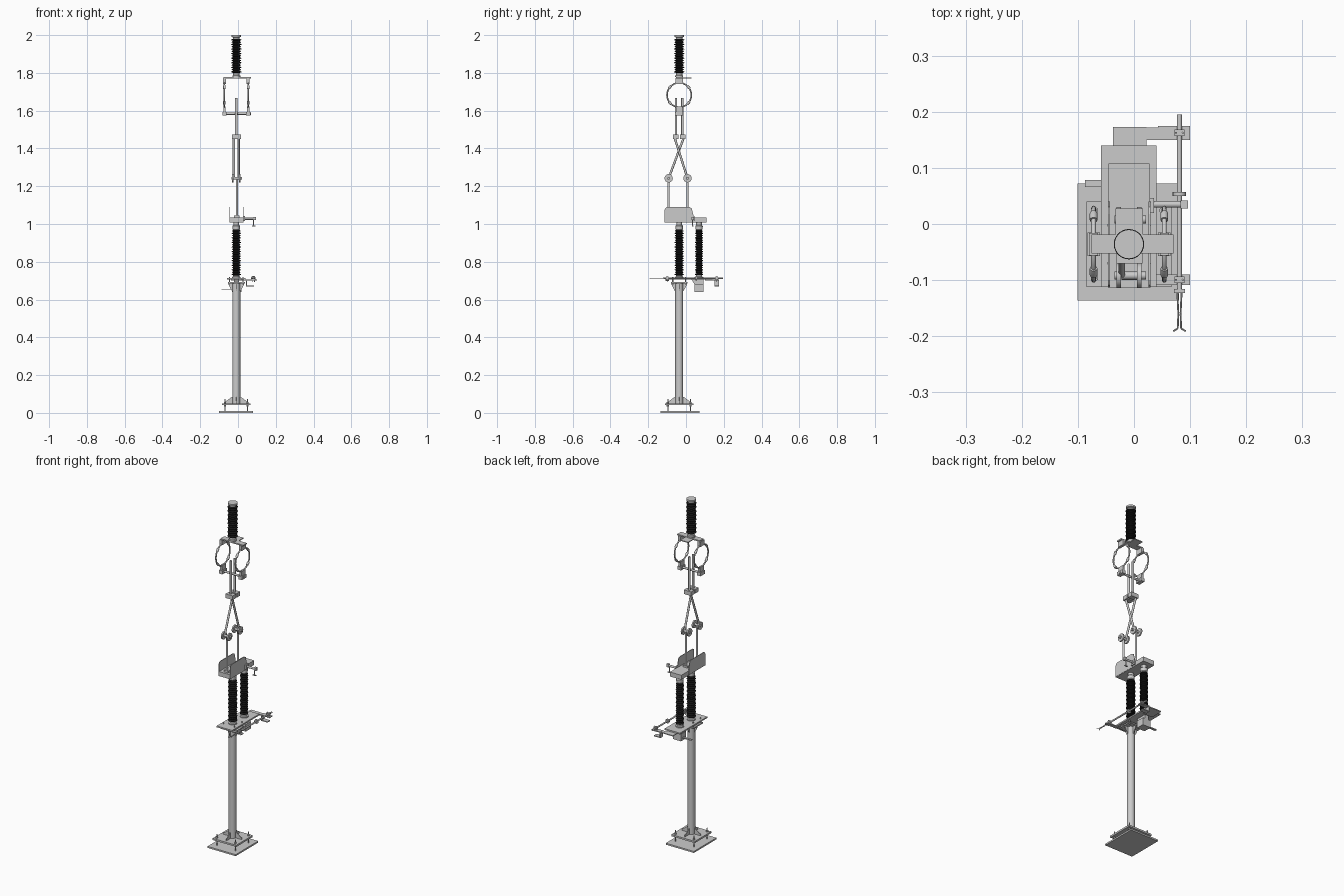
import bpy, bmesh, math
from mathutils import Vector

if "Cube" in bpy.data.objects:
    bpy.data.objects.remove(bpy.data.objects["Cube"])

CX, CY = -0.009, -0.036          # main column axis
Y2 = 0.069                       # second insulator axis

black = bpy.data.materials.new("insulator_black")
black.diffuse_color = (0.01, 0.01, 0.01, 1)
black.use_nodes = True
black.node_tree.nodes["Principled BSDF"].inputs["Base Color"].default_value = black.diffuse_color


def finish(name, bm, smooth=False, mat=None):
    bmesh.ops.recalc_face_normals(bm, faces=bm.faces)
    me = bpy.data.meshes.new(name)
    bm.to_mesh(me)
    bm.free()
    ob = bpy.data.objects.new(name, me)
    bpy.context.collection.objects.link(ob)
    if mat:
        me.materials.append(mat)
    if smooth:
        bpy.ops.object.select_all(action='DESELECT')
        bpy.context.view_layer.objects.active = ob
        ob.select_set(True)
        bpy.ops.object.shade_smooth_by_angle(angle=math.radians(35))
    return ob


def box(name, x0, x1, y0, y1, z0, z1):
    bm = bmesh.new()
    bmesh.ops.create_cube(bm, size=1)
    for v in bm.verts:
        v.co = ((x0 + x1) / 2 + v.co.x * (x1 - x0), (y0 + y1) / 2 + v.co.y * (y1 - y0),
                (z0 + z1) / 2 + v.co.z * (z1 - z0))
    return finish(name, bm)


def rod(name, a, b, r, seg=16, r2=None):
    a, b = Vector(a), Vector(b)
    bm = bmesh.new()
    bmesh.ops.create_cone(bm, cap_ends=True, segments=seg, radius1=r,
                          radius2=r if r2 is None else r2, depth=(b - a).length)
    q = (b - a).to_track_quat('Z', 'Y')
    for v in bm.verts:
        v.co = q @ v.co + (a + b) / 2
    return finish(name, bm, True)


def lathe(name, x, y, prof, mat=None, seg=28):
    bm = bmesh.new()
    rings = [[bm.verts.new((x + r * math.cos(2 * math.pi * i / seg),
                            y + r * math.sin(2 * math.pi * i / seg), z)) for i in range(seg)]
             for r, z in prof]
    for p, q in zip(rings, rings[1:]):
        for i in range(seg):
            j = (i + 1) % seg
            bm.faces.new((p[i], p[j], q[j], q[i]))
    bm.faces.new(rings[0])
    bm.faces.new(rings[-1])
    return finish(name, bm, True, mat)


def slab(name, pts, offset):
    """Extrude a planar outline along an offset vector."""
    bm = bmesh.new()
    f = bm.faces.new([bm.verts.new(p) for p in pts])
    res = bmesh.ops.extrude_face_region(bm, geom=[f])
    bmesh.ops.translate(bm, vec=offset, verts=[v for v in res['geom'] if isinstance(v, bmesh.types.BMVert)])
    return finish(name, bm)


def arc_tube(name, x, z, R, r, a0, a1, n):
    """Round tube following an arc in the YZ plane."""
    full = abs(a1 - a0) >= 359
    cu = bpy.data.curves.new(name, 'CURVE')
    cu.dimensions = '3D'
    cu.bevel_depth, cu.bevel_resolution, cu.use_fill_caps = r, 2, True
    sp = cu.splines.new('POLY')
    sp.points.add(n - 1)
    for i in range(n):
        t = math.radians(a0 + (a1 - a0) * i / (n if full else n - 1))
        sp.points[i].co = (x, CY + R * math.cos(t), z + R * math.sin(t), 1)
    sp.use_cyclic_u = full
    ob = bpy.data.objects.new(name, cu)
    bpy.context.collection.objects.link(ob)


def insulator(name, x, y, z0, z1, r, n):
    prof, p = [], (z1 - z0) / n
    for i in range(n):
        z = z0 + i * p
        k = r if i % 2 == 0 else r * 0.9
        prof += [(r * 0.66, z), (k, z + p * 0.3), (k, z + p * 0.5), (r * 0.66, z + p * 0.9)]
    lathe(name, x, y, prof, black)


def gussets(name, z_plate, z_tip, reach):
    """Four triangular ribs between column and plate."""
    for i in range(4):
        a = i * math.pi / 2
        d, s = Vector((math.cos(a), math.sin(a), 0)), Vector((-math.sin(a), math.cos(a), 0))
        o = Vector((CX, CY, 0)) - s * 0.002
        e = z_plate + (z_tip - z_plate) * 0.2
        slab(name, [o + d * 0.018 + Vector((0, 0, z_plate)), o + d * reach + Vector((0, 0, z_plate)),
                    o + d * reach + Vector((0, 0, e)), o + d * 0.023 + Vector((0, 0, z_tip)),
                    o + d * 0.018 + Vector((0, 0, z_tip))], s * 0.004)


# Foundation plate, foot flange, anchor bolts, column
box("ground_plate", -0.101, 0.08, -0.136, 0.072, 0, 0.009)
box("foot_flange", CX - 0.076, CX + 0.076, CY - 0.076, CY + 0.076, 0.041, 0.051)
for sx in (-1, 1):
    for sy in (-1, 1):
        bx, by = CX + sx * 0.06, CY + sy * 0.06
        rod("anchor_bolt", (bx, by, 0.008), (bx, by, 0.073), 0.003, 10)
        rod("nut_upper", (bx, by, 0.051), (bx, by, 0.058), 0.006, 6)
        rod("nut_lower", (bx, by, 0.034), (bx, by, 0.041), 0.006, 6)
gussets("foot_rib", 0.051, 0.085, 0.06)
rod("column", (CX, CY, 0.045), (CX, CY, 0.69), 0.021, 32)
gussets("head_rib", 0.685, 0.645, 0.04)
box("head_flange", CX - 0.045, CX + 0.045, CY - 0.043, CY + 0.043, 0.685, 0.692)
for sx in (-1, 1):
    for sy in (-1, 1):
        bx, by = CX + sx * 0.036, CY + sy * 0.034
        rod("spacer_bolt", (bx, by, 0.68), (bx, by, 0.72), 0.003, 8)

# Platform with rear tongue and drive box below
box("platform", -0.059, 0.04, -0.112, 0.14, 0.705, 0.713)
box("platform_tongue", -0.037, 0.022, 0.1, 0.173, 0.7, 0.705)
box("drive_box", -0.033, 0.018, 0.045, 0.093, 0.64, 0.682)
slab("drive_hanger", [(-0.02, 0.03, 0.705), (-0.02, 0.093, 0.705), (-0.02, 0.093, 0.68), (-0.02, 0.045, 0.68)],
     Vector((0.024, 0, 0)))
box("drive_side_plate", -0.087, -0.03, 0.066, 0.078, 0.652, 0.657)

# Post insulators with metal fittings
for y in (CY, Y2):
    lathe("insulator_base", CX, y, [(0.023, 0.713), (0.023, 0.719), (0.017, 0.722), (0.017, 0.732)])
    insulator("post_insulator", CX, y, 0.728, 0.97, 0.0245 if y == CY else 0.022, 20)
    lathe("insulator_cap", CX, y, [(0.014, 0.966), (0.019, 0.972), (0.02, 0.99), (0.015, 0.995), (0.015, 1.01)])

# Live base frame with raised cheeks
box("live_base", -0.045, 0.028, -0.113, 0.108, 1.008, 1.034)
cheek = [(-0.113, 1.01), (-0.113, 1.075), (-0.109, 1.085), (-0.1, 1.09), (0.018, 1.09),
         (0.03, 1.083), (0.04, 1.045), (0.04, 1.01)]
for x in (-0.046, 0.026):
    slab("cheek_plate", [(x, y, z) for y, z in cheek], Vector((0.003, 0, 0)))

# Earthing contact arm on the live base
rod("contact_shaft", (0.02, 0.035, 1.028), (0.095, 0.035, 1.028), 0.006)
box("contact_boss", 0.028, 0.036, 0.02, 0.046, 1.015, 1.042)
box("contact_head", 0.083, 0.096, 0.028, 0.042, 1.02, 1.038)
rod("contact_pin", (0.083, 0.035, 0.99), (0.083, 0.035, 1.03), 0.003, 10)
box("contact_foot", 0.073, 0.092, 0.031, 0.039, 0.988, 0.992)

# Operating shaft beside the platform, with brackets and forked blade
RX, RZ = 0.081, 0.713
rod("earth_shaft", (RX, -0.12, RZ), (RX, 0.195, RZ), 0.0045)
for y0, y1, zb in ((0.15, 0.175, 0.672), (-0.109, -0.09, 0.698)):
    ym = (y0 + y1) / 2
    box("shaft_bracket", 0.043 if ym > 0 else 0.03, 0.1, y0, y1, 0.701, 0.706)
    box("shaft_bearing", RX - 0.009, RX + 0.009, ym - 0.006, ym + 0.006, 0.7, 0.722)
    box("bracket_web", 0.043, 0.047, y0, y1, zb, 0.705)
    for dx in (-0.006, 0.006):
        rod("bearing_bolt", (RX + dx, ym, 0.692), (RX + dx, ym, 0.726), 0.002, 8)
box("rear_bracket_foot", 0.043, 0.085, 0.15, 0.175, 0.67, 0.675)
box("rear_bracket_arm", 0.02, 0.05, 0.15, 0.172, 0.7, 0.705)
rod("shaft_collar", (RX, 0.05, RZ), (RX, 0.057, RZ), 0.012)
box("fork_block", RX - 0.01, RX + 0.01, -0.123, -0.116, RZ - 0.005, RZ + 0.005)
for s in (-1, 1):
    rod("fork_blade", (RX + s * 0.004, -0.118, RZ), (RX + s * 0.002, -0.16, RZ), 0.0016, 8)
    rod("fork_blade_mid", (RX + s * 0.002, -0.16, RZ), (RX + s * 0.003, -0.186, RZ), 0.0016, 8)
    rod("fork_tip", (RX + s * 0.003, -0.186, RZ), (RX + s * 0.011, -0.191, RZ), 0.0016, 8)

# Pantograph: lower arms, elbow discs, crossed upper arms, contact bars
for s in (-1, 1):
    yl, yt = -0.042 + s * 0.05, CY + s * 0.017
    xo = CX + s * 0.013
    rod("lower_arm", (CX + 0.003, yl, 1.03), (CX + 0.003, yl, 1.242), 0.0058)
    rod("elbow_pin", (CX - 0.026, yl, 1.242), (CX + 0.03, yl, 1.242), 0.007)
    for dx in (-0.018, 0.018):
        rod("elbow_disc", (CX + dx - 0.004, yl, 1.242), (CX + dx + 0.004, yl, 1.242), 0.022, 28)
    rod("upper_arm", (xo, yl, 1.242), (xo, CY - s * 0.026, 1.462), 0.006)
    box("arm_block", CX - 0.022, CX + 0.024, CY + s * 0.019 - 0.015, CY + s * 0.019 + 0.015, 1.45, 1.474)
    rod("contact_bar", (CX, yt, 1.46), (CX, yt, 1.667), 0.0065)
box("base_crosspiece", CX - 0.012, CX + 0.016, -0.1, 0.016, 1.03, 1.045)

# Hanging ring contacts
box("hanger_bar", -0.076, 0.07, CY - 0.017, CY + 0.017, 1.771, 1.778)
box("hanger_terminal", -0.033, 0.016, CY, 0.028, 1.771, 1.776)
rod("catch_bar", (-0.083, CY, 1.584), (0.068, CY, 1.584), 0.006)
for x in (-0.072, 0.054):
    arc_tube("contact_ring", x, 1.683, 0.0645, 0.0042, 0, 360, 40)
    for a in (40, 140, 220, 320):
        arc_tube("ring_sleeve", x, 1.683, 0.0645, 0.007, a - 8, a + 8, 5)
    box("ring_top_clamp", x - 0.008, x + 0.008, CY - 0.02, CY + 0.02, 1.742, 1.772)
    box("ring_bottom_clamp", x - 0.011, x + 0.011, CY - 0.021, CY + 0.021, 1.574, 1.594)
    box("ring_bottom_neck", x - 0.006, x + 0.006, CY - 0.018, CY + 0.018, 1.59, 1.622)

# Suspension insulator at the top
lathe("top_insulator_base", CX, CY, [(0.021, 1.777), (0.021, 1.785), (0.017, 1.788), (0.017, 1.804)])
insulator("top_insulator", CX, CY, 1.8, 1.982, 0.027, 15)
lathe("top_cap", CX, CY, [(0.018, 1.978), (0.018, 1.988), (0.026, 1.99), (0.026, 2.0)])
